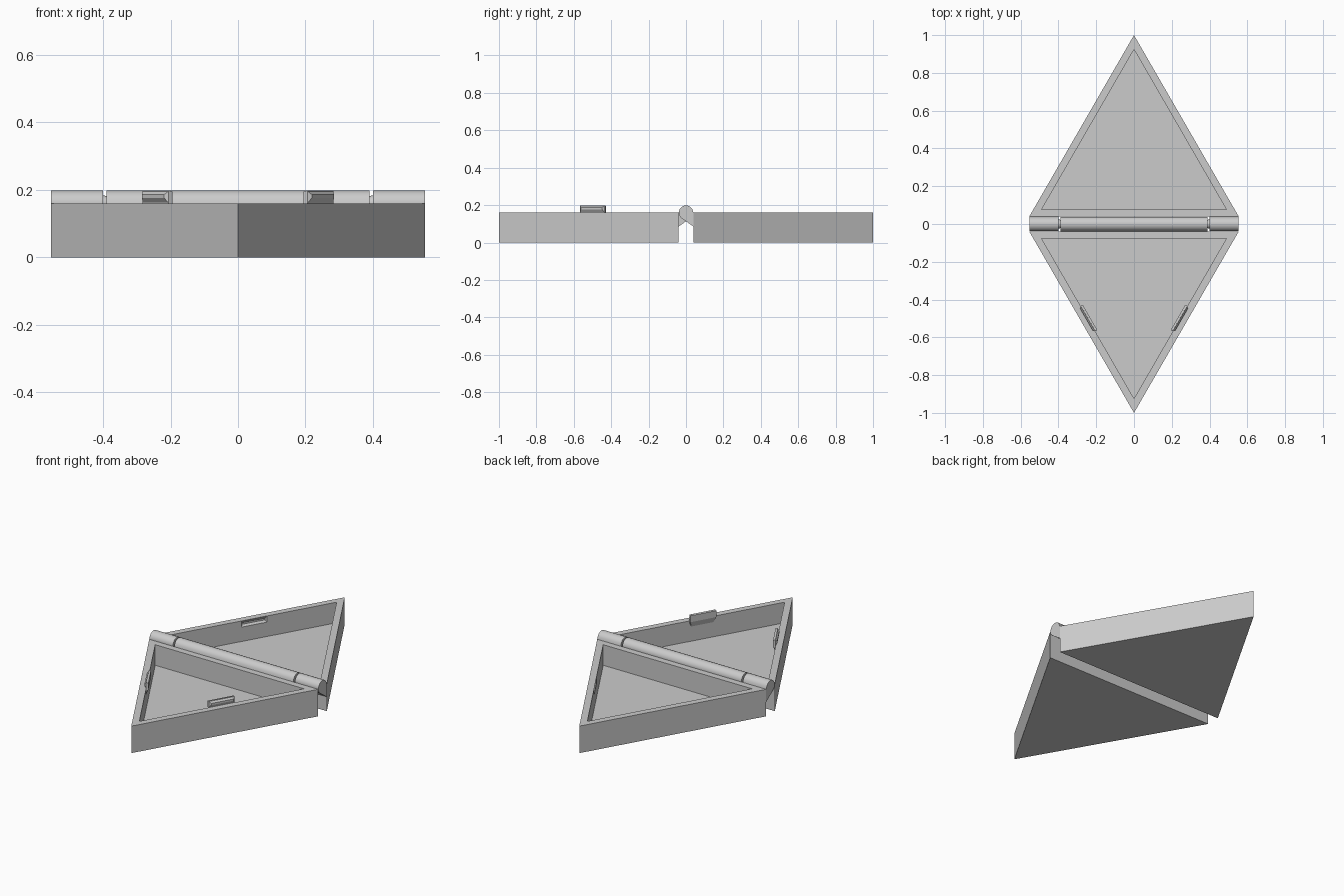
import bpy
import bmesh
import math
from mathutils import Vector

if "Cube" in bpy.data.objects:
    bpy.data.objects.remove(bpy.data.objects["Cube"], do_unlink=True)

# Main sizes
HEIGHT = 0.16       # tray depth
GAP = 0.04          # tray edge to hinge axis
WALL = 0.038        # wall and floor thickness
RADIUS = 0.038      # hinge barrel
HALF_W = (1 - GAP) / math.sqrt(3)

grey = bpy.data.materials.new("plain grey")
grey.use_nodes = True
GREY = (0.6, 0.6, 0.6, 1)
grey.diffuse_color = GREY
grey.node_tree.nodes["Principled BSDF"].inputs["Base Color"].default_value = GREY


def finish(name, bm):
    bmesh.ops.recalc_face_normals(bm, faces=bm.faces)
    mesh = bpy.data.meshes.new(name)
    bm.to_mesh(mesh)
    bm.free()
    mesh.materials.append(grey)
    obj = bpy.data.objects.new(name, mesh)
    bpy.context.collection.objects.link(obj)
    return obj


def activate(obj):
    bpy.ops.object.select_all(action='DESELECT')
    obj.select_set(True)
    bpy.context.view_layer.objects.active = obj


def hull(name, points):
    bm = bmesh.new()
    for p in points:
        bm.verts.new(p)
    bmesh.ops.convex_hull(bm, input=bm.verts)
    bmesh.ops.dissolve_limit(bm, angle_limit=0.01, verts=bm.verts, edges=bm.edges)
    return finish(name, bm)


# Open triangular tray, pointing to the front (-1) or back (+1)
def tray(name, side):
    bm = bmesh.new()

    def ring(inset, z):
        w = HALF_W - inset * math.sqrt(3)
        base, tip = GAP + inset, 1 - 2 * inset
        return [bm.verts.new((x, side * y, z)) for x, y in ((-w, base), (w, base), (0, tip))]

    rings = [ring(0, 0), ring(0, HEIGHT), ring(WALL, HEIGHT), ring(WALL, WALL)]
    for a, b in zip(rings, rings[1:]):
        for i in range(3):
            j = (i + 1) % 3
            bm.faces.new((a[i], a[j], b[j], b[i]))
    bm.faces.new(rings[0])
    bm.faces.new(rings[-1])
    return finish(name, bm)


# Points along the middle of a slanted front inner wall: along, outward, up
MID = Vector((HALF_W / 2 - WALL * math.cos(math.pi / 6),
              -(1 + GAP) / 2 + WALL / 2, 0))


def wall_point(mirror, along, out, z):
    p = MID + along * Vector((0.5, 0.866, 0)) + out * Vector((0.866, -0.5, 0))
    return Vector((p.x * mirror, p.y, z))


def block(mirror, half_len, out, low, high):
    return [wall_point(mirror, s * half_len, out, z) for s in (-1, 1) for z in (low, high)]


def ridge(mirror, grow=0.0):
    return (block(mirror, 0.077 + grow, -0.002, HEIGHT - grow, HEIGHT + 0.038 + grow)
            + block(mirror, 0.066 + grow, 0.009 + grow, HEIGHT + 0.016, HEIGHT + 0.026))


front_tray = tray("front_tray", -1)
back_tray = tray("back_tray", 1)

for mirror, label in ((1, "left"), (-1, "right")):
    # Snap tab: plate against the inner wall with an outward ridge
    hull(label + "_tab_plate",
         block(mirror, 0.077, 0.0, HEIGHT - 0.01, HEIGHT + 0.038)
         + block(mirror, 0.077, -0.013, HEIGHT - 0.002, HEIGHT + 0.036)
         + block(mirror, 0.065, 0.0, HEIGHT - 0.035, HEIGHT))
    hull(label + "_tab_ridge", ridge(mirror))
    # Matching groove in the back tray, placed where the ridge lands when folded
    cutter = hull("groove_cutter",
                  [(p.x, -p.y, 2 * HEIGHT - p.z) for p in ridge(mirror, 0.001)])
    cutter.hide_render = True
    mod = back_tray.modifiers.new("groove", 'BOOLEAN')
    mod.operation = 'DIFFERENCE'
    mod.solver = 'EXACT'
    mod.object = cutter
    activate(back_tray)
    bpy.ops.object.modifier_apply(modifier=mod.name)
    bpy.data.objects.remove(cutter, do_unlink=True)


# Hinge knuckle: barrel merged with a sloped web to one tray
def knuckle(name, x0, x1, side):
    profile = [(RADIUS * math.cos(a), HEIGHT + RADIUS * math.sin(a))
               for a in (math.tau * i / 48 for i in range(48))]
    profile += [(side * GAP, 0.085), (side * GAP, HEIGHT)]
    obj = hull(name, [(x, y, z) for x in (x0, x1) for y, z in profile])
    activate(obj)
    bpy.ops.object.shade_smooth_by_angle(angle=math.radians(30))


knuckle("hinge_middle", -0.39, 0.39, -1)
knuckle("hinge_left_end", 0.4, HALF_W, 1)
knuckle("hinge_right_end", -HALF_W, -0.4, 1)

# Pins bridging the knuckle gaps
for sign, label in ((1, "left"), (-1, "right")):
    bpy.ops.mesh.primitive_cone_add(vertices=32, radius1=0.026, radius2=0.02, depth=0.03,
                                    location=(sign * 0.395, 0, HEIGHT),
                                    rotation=(0, -sign * math.pi / 2, 0))
    pin = bpy.context.object
    pin.name = label + "_hinge_pin"
    pin.data.materials.append(grey)
    bpy.ops.object.shade_smooth_by_angle(angle=math.radians(30))
